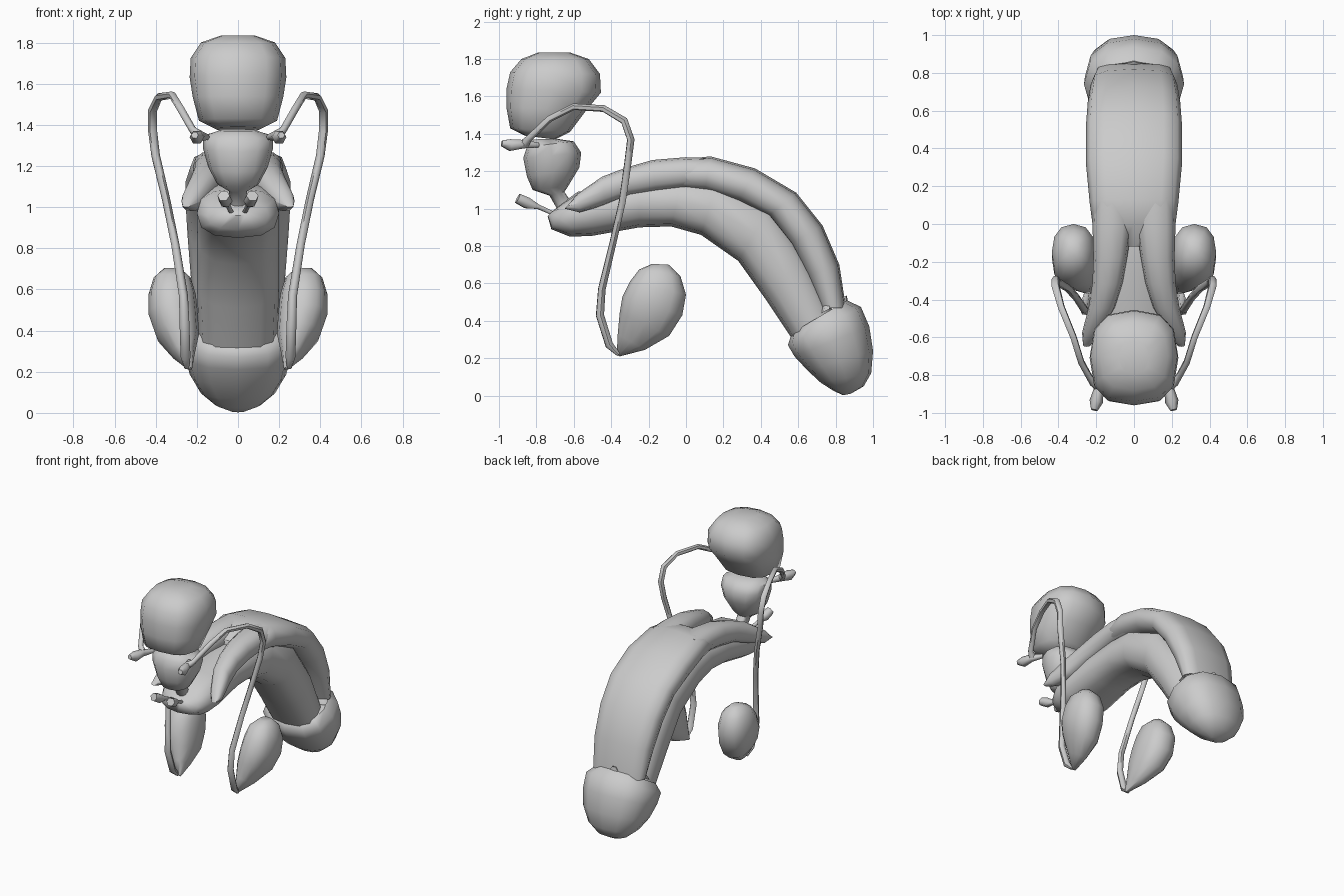
import bpy, bmesh, math


def spow(v, p):
    return math.copysign(abs(v) ** p, v)


def finish(name, bm, angle=60):
    bmesh.ops.recalc_face_normals(bm, faces=bm.faces)
    me = bpy.data.meshes.new(name)
    bm.to_mesh(me)
    bm.free()
    ob = bpy.data.objects.new(name, me)
    bpy.context.collection.objects.link(ob)
    bpy.ops.object.select_all(action='DESELECT')
    ob.select_set(True)
    bpy.context.view_layer.objects.active = ob
    bpy.ops.object.shade_smooth_by_angle(angle=math.radians(angle))
    return ob


def loft(name, sections, side=1, sides=12, power=0.85):
    """Rings given as (y0, z0, y1, z1, centre x, half width)."""
    bm = bmesh.new()
    rings = []
    for y0, z0, y1, z1, cx, w in sections:
        ring = []
        for i in range(sides):
            a = 2 * math.pi * i / sides
            c, s = spow(math.cos(a), power), spow(math.sin(a), power)
            t = (1 + c) / 2
            ring.append(bm.verts.new((side * (cx + w * s), y0 + (y1 - y0) * t, z0 + (z1 - z0) * t)))
        rings.append(ring)
    for a, b in zip(rings, rings[1:]):
        for i in range(sides):
            j = (i + 1) % sides
            bm.faces.new((a[i], a[j], b[j], b[i]))
    bm.faces.new(rings[0])
    bm.faces.new(rings[-1])
    return finish(name, bm)


def tube(name, pts, side=1):
    """Thin duct through (x, y, z, radius) points."""
    cu = bpy.data.curves.new(name, 'CURVE')
    cu.dimensions = '3D'
    cu.bevel_depth = 1
    cu.bevel_resolution = 1
    cu.use_fill_caps = True
    sp = cu.splines.new('POLY')
    sp.points.add(len(pts) - 1)
    for p, (x, y, z, r) in zip(sp.points, pts):
        p.co = (side * x, y, z, 1)
        p.radius = r
    ob = bpy.data.objects.new(name, cu)
    bpy.context.collection.objects.link(ob)
    me = bpy.data.meshes.new_from_object(ob.evaluated_get(bpy.context.evaluated_depsgraph_get()))
    bpy.data.objects.remove(ob)
    bm = bmesh.new()
    bm.from_mesh(me)
    finish(name, bm)


# Bladder
loft("bladder", [
    (-0.86, 1.39, -0.70, 1.37, 0, 0.11), (-0.94, 1.43, -0.62, 1.41, 0, 0.19),
    (-0.96, 1.54, -0.53, 1.53, 0, 0.22), (-0.96, 1.64, -0.455, 1.62, 0, 0.235),
    (-0.94, 1.73, -0.46, 1.72, 0, 0.23), (-0.88, 1.80, -0.52, 1.80, 0, 0.18),
    (-0.79, 1.835, -0.62, 1.835, 0, 0.08)], power=0.75)

# Prostate tapering to the urethra
loft("prostate", [
    (-0.82, 1.37, -0.70, 1.375, 0, 0.09), (-0.85, 1.33, -0.60, 1.36, 0, 0.17),
    (-0.87, 1.27, -0.56, 1.30, 0, 0.17), (-0.85, 1.17, -0.57, 1.22, 0, 0.145),
    (-0.82, 1.10, -0.63, 1.12, 0, 0.10), (-0.73, 1.07, -0.65, 1.09, 0, 0.045),
    (-0.69, 1.00, -0.61, 1.03, 0, 0.04)])

# Spongy body, from bulb to tip
loft("spongy_body", [
    (-0.74, 0.96, -0.71, 0.99, 0, 0.06), (-0.72, 0.89, -0.66, 1.03, 0, 0.15),
    (-0.62, 0.85, -0.58, 1.09, 0, 0.20), (-0.50, 0.855, -0.46, 1.11, 0, 0.20),
    (-0.25, 0.90, -0.25, 1.16, 0, 0.19), (-0.08, 0.905, -0.02, 1.17, 0, 0.19),
    (0.08, 0.86, 0.17, 1.16, 0, 0.20), (0.28, 0.72, 0.46, 1.02, 0, 0.20),
    (0.43, 0.51, 0.65, 0.75, 0, 0.20), (0.57, 0.30, 0.80, 0.42, 0, 0.19)], power=0.8)

# Joined upper body
loft("cavernous_body", [
    (-0.12, 1.10, -0.12, 1.20, 0, 0.12), (0.0, 1.10, 0.0, 1.265, 0, 0.22),
    (0.10, 1.09, 0.13, 1.28, 0, 0.235), (0.28, 1.035, 0.37, 1.215, 0, 0.255),
    (0.44, 0.96, 0.59, 1.085, 0, 0.255), (0.56, 0.81, 0.73, 0.91, 0, 0.245),
    (0.65, 0.64, 0.82, 0.70, 0, 0.23), (0.72, 0.47, 0.855, 0.47, 0, 0.21)], power=0.7)

# Tip with a flared rim
loft("tip", [
    (0.63, 0.36, 0.84, 0.48, 0, 0.18), (0.565, 0.335, 0.86, 0.51, 0, 0.215),
    (0.545, 0.27, 0.935, 0.475, 0, 0.265), (0.58, 0.21, 0.98, 0.37, 0, 0.26),
    (0.65, 0.135, 1.0, 0.24, 0, 0.235), (0.72, 0.07, 0.99, 0.12, 0, 0.18),
    (0.79, 0.025, 0.95, 0.05, 0, 0.11), (0.84, 0.003, 0.88, 0.01, 0, 0.03)])

# Small raised tabs along the rim
for k, x in enumerate((-0.15, 0.0, 0.15)):
    y = 0.86 - 0.09 * (abs(x) / 0.15)
    loft(f"rim_tab_{k}", [(y - 0.05, 0.44, y + 0.01, 0.47, x, 0.07),
                          (y - 0.02, 0.53, y, 0.535, x, 0.015)], sides=6)

for side, tag in ((1, "right"), (-1, "left")):
    # Diverging roots of the upper body
    loft(f"root_{tag}", [
        (-0.65, 1.0, -0.63, 1.02, 0.25, 0.02), (-0.57, 0.98, -0.58, 1.08, 0.225, 0.05),
        (-0.43, 1.02, -0.45, 1.17, 0.17, 0.07), (-0.30, 1.07, -0.32, 1.22, 0.14, 0.08),
        (-0.16, 1.09, -0.18, 1.26, 0.125, 0.09), (0.0, 1.11, 0.0, 1.275, 0.115, 0.105),
        (0.14, 1.09, 0.14, 1.27, 0.11, 0.11)], side)
    # Testis
    loft(f"testis_{tag}", [
        (-0.37, 0.22, -0.355, 0.21, 0.235, 0.012), (-0.365, 0.33, -0.22, 0.245, 0.265, 0.055),
        (-0.355, 0.44, -0.09, 0.32, 0.295, 0.105), (-0.34, 0.53, -0.02, 0.43, 0.315, 0.12),
        (-0.30, 0.61, 0.0, 0.54, 0.32, 0.115), (-0.25, 0.675, -0.03, 0.64, 0.32, 0.09),
        (-0.18, 0.705, -0.09, 0.70, 0.32, 0.04)], side)
    # Sperm duct looping up behind the bladder
    tube(f"duct_{tag}", [
        (0.25, -0.36, 0.22, 0.012), (0.255, -0.41, 0.27, 0.024), (0.26, -0.46, 0.43, 0.024),
        (0.265, -0.45, 0.57, 0.022), (0.305, -0.39, 0.82, 0.02), (0.35, -0.34, 1.04, 0.02),
        (0.40, -0.31, 1.25, 0.021), (0.415, -0.295, 1.37, 0.022), (0.415, -0.33, 1.47, 0.022),
        (0.385, -0.44, 1.535, 0.019), (0.32, -0.60, 1.545, 0.018), (0.28, -0.73, 1.48, 0.018),
        (0.22, -0.84, 1.375, 0.018), (0.19, -0.86, 1.35, 0.025)], side)
    # Seminal vesicle stub
    tube(f"vesicle_{tag}", [
        (0.15, -0.79, 1.34, 0.015), (0.185, -0.87, 1.345, 0.026),
        (0.20, -0.94, 1.34, 0.036), (0.21, -0.985, 1.35, 0.018)], side)
    # Small gland beside the urethra
    tube(f"small_gland_{tag}", [
        (0.03, -0.70, 0.97, 0.012), (0.05, -0.79, 1.01, 0.014),
        (0.06, -0.85, 1.03, 0.034), (0.07, -0.90, 1.055, 0.03)], side)
